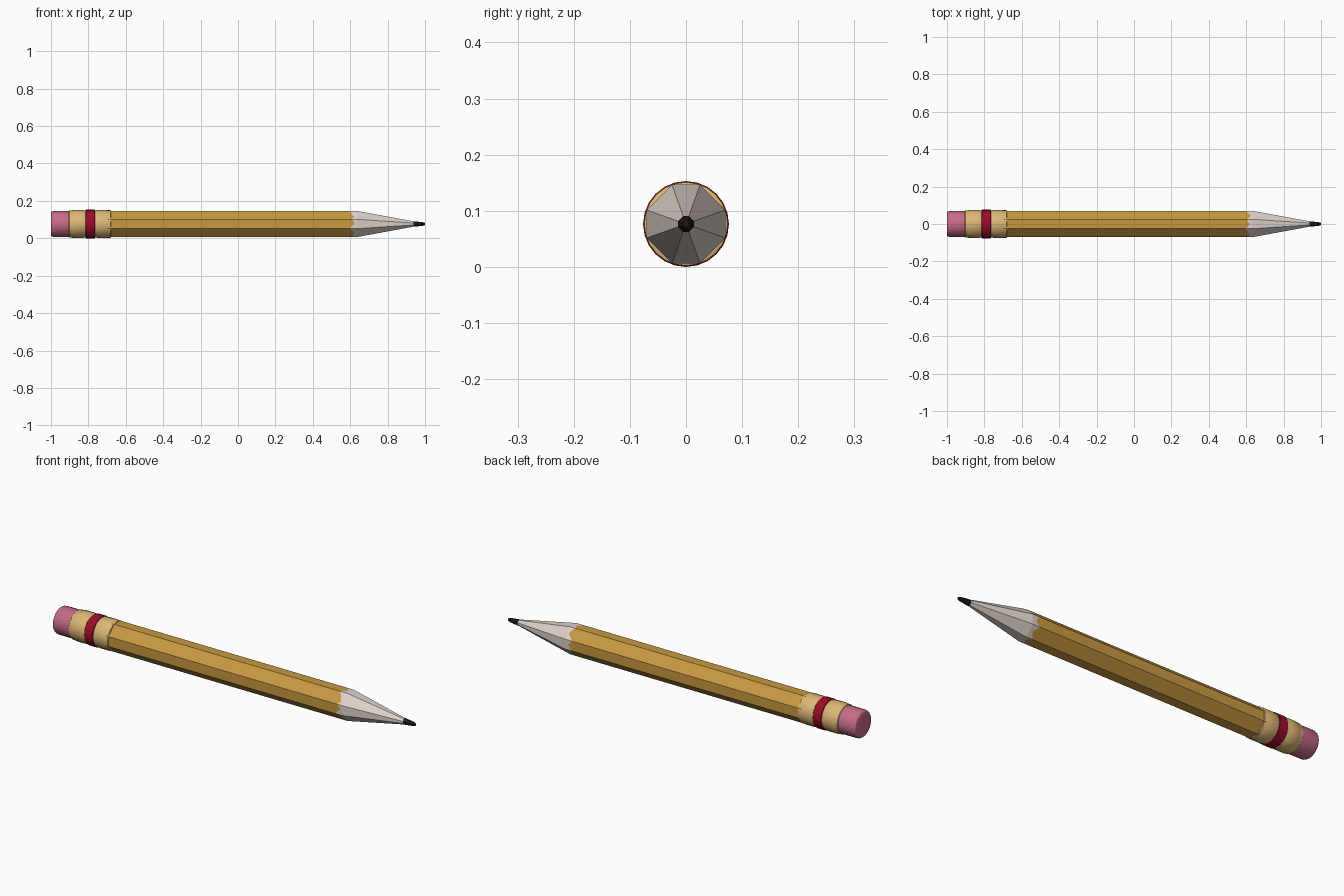
import bpy, bmesh, math, random
from mathutils import Vector

random.seed(4)
cube = bpy.data.objects.get("Cube")
if cube:
    bpy.data.objects.remove(cube, do_unlink=True)

AXIS_Z = 0.0765


def material(name, rgb):
    m = bpy.data.materials.new(name)
    m.use_nodes = True
    m.diffuse_color = (*rgb, 1)
    node = next(n for n in m.node_tree.nodes if n.type == 'BSDF_PRINCIPLED')
    node.inputs["Base Color"].default_value = (*rgb, 1)
    return m


yellow = material("yellow paint", (0.58, 0.32, 0.055))
wood = material("pale wood", (0.73, 0.64, 0.59))
graphite = material("graphite", (0.012, 0.012, 0.013))
brass = material("pale brass", (0.72, 0.48, 0.18))
red = material("red band", (0.33, 0.004, 0.022))
pink = material("pink rubber", (0.56, 0.15, 0.24))


def loft(name, rings, mats, slots=None, smooth=False):
    """Join closed rings of points; slots gives the material of each span."""
    bm = bmesh.new()
    rows = [[bm.verts.new(p) for p in ring] for ring in rings]
    n = len(rows[0])
    for r, (a, b) in enumerate(zip(rows, rows[1:])):
        for i in range(n):
            j = (i + 1) % n
            f = bm.faces.new((a[i], a[j], b[j], b[i]))
            f.material_index = slots[r] if slots else 0
    bm.faces.new(rows[0])
    cap = bm.faces.new(rows[-1])
    cap.material_index = slots[-1] if slots else 0
    bmesh.ops.recalc_face_normals(bm, faces=bm.faces)
    me = bpy.data.meshes.new(name)
    bm.to_mesh(me)
    bm.free()
    for m in mats:
        me.materials.append(m)
    ob = bpy.data.objects.new(name, me)
    bpy.context.collection.objects.link(ob)
    if smooth:
        bpy.ops.object.select_all(action='DESELECT')
        ob.select_set(True)
        bpy.context.view_layer.objects.active = ob
        bpy.ops.object.shade_smooth_by_angle(angle=math.radians(35))
    return ob


def circle(x, r, n=24):
    return [(x, r * math.cos(2 * math.pi * i / n),
             AXIS_Z + r * math.sin(2 * math.pi * i / n)) for i in range(n)]


# Eight-sided section with wider diagonal faces, four columns per face
H, W, COLS = 0.07, 0.025, 4
corners = [Vector(c) for c in ((H, -W), (H, W), (W, H), (-W, H),
                               (-H, W), (-H, -W), (-W, -H), (W, -H))]
section = [a.lerp(b, k / COLS) for a, b in zip(corners, corners[1:] + corners[:1])
           for k in range(COLS)]


def octagon(x, scale=1.0, pts=corners):
    return [(x, p.x * scale, AXIS_Z + p.y * scale) for p in pts]


# Painted shaft and sharpened wood, with a ragged paint edge between them
edge = [(0.602 + 0.018 * math.sin(math.pi * (i % COLS) / COLS) + random.uniform(-0.012, 0.008),
         p.x, AXIS_Z + p.y) for i, p in enumerate(section)]
loft("shaft_and_cone",
     [octagon(-0.7, 1, section), edge, octagon(0.635, 1, section), octagon(0.94, 0.2, section)],
     [yellow, wood], [0, 1, 1])

# Lead point
loft("lead_tip", [octagon(0.935, 0.205), octagon(0.945, 0.205),
                  octagon(0.992, 0.13), octagon(1.0, 0.08)], [graphite])

# Metal sleeve with stepped ridges and a red band
sleeve = [(-0.905, 0.069), (-0.902, 0.0725), (-0.888, 0.0725), (-0.884, 0.075),
          (-0.83, 0.075), (-0.825, 0.0735), (-0.815, 0.0735), (-0.812, 0.0765),
          (-0.768, 0.0765), (-0.765, 0.0735), (-0.755, 0.0735), (-0.75, 0.075),
          (-0.698, 0.075), (-0.694, 0.0735), (-0.682, 0.0745), (-0.68, 0.071)]
loft("metal_sleeve", [circle(x, r) for x, r in sleeve], [brass, red],
     [1 if -0.816 < x < -0.767 else 0 for x, r in sleeve[:-1]], smooth=True)

# Eraser with a rounded end
rubber = [(-1.0, 0.06), (-0.998, 0.064), (-0.994, 0.067), (-0.987, 0.069), (-0.9, 0.069)]
loft("eraser", [circle(x, r) for x, r in rubber], [pink], smooth=True)
